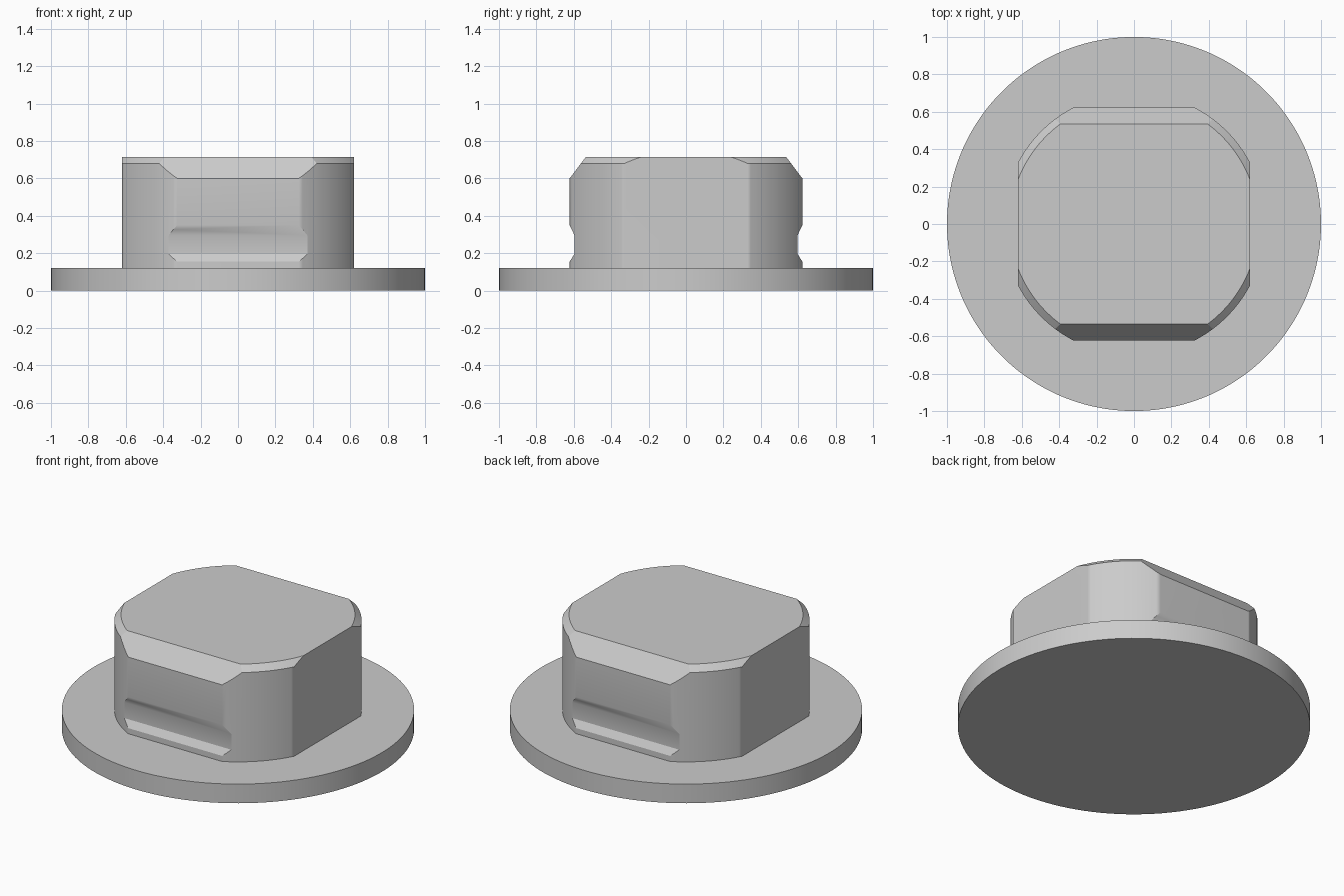
import bpy, bmesh, math

old = bpy.data.objects.get("Cube")
if old:
    bpy.data.objects.remove(old, do_unlink=True)

grey = bpy.data.materials.new("light_grey")
grey.use_nodes = True
colour = (0.6, 0.6, 0.6, 1)
grey.diffuse_color = colour
grey.node_tree.nodes["Principled BSDF"].inputs["Base Color"].default_value = colour


def make_object(name, bm):
    bmesh.ops.recalc_face_normals(bm, faces=bm.faces)
    mesh = bpy.data.meshes.new(name)
    bm.to_mesh(mesh)
    bm.free()
    mesh.materials.append(grey)
    obj = bpy.data.objects.new(name, mesh)
    bpy.context.collection.objects.link(obj)
    return obj


def turned(name, profile, sides=128):
    """Solid of revolution from (radius, height) points, with flat caps."""
    bm = bmesh.new()
    rings = []
    for r, z in profile:
        angles = [math.tau * (i + 0.5) / sides for i in range(sides)]
        rings.append([bm.verts.new((r * math.cos(a), r * math.sin(a), z)) for a in angles])
    for low, high in zip(rings, rings[1:]):
        for i in range(sides):
            j = (i + 1) % sides
            bm.faces.new((low[i], low[j], high[j], high[i]))
    bm.faces.new(rings[0])
    bm.faces.new(rings[-1])
    return make_object(name, bm)


def extruded(name, outline, half_width):
    """Prism along x from (y, z) points."""
    bm = bmesh.new()
    face = bm.faces.new([bm.verts.new((-half_width, y, z)) for y, z in outline])
    ext = bmesh.ops.extrude_face_region(bm, geom=[face])
    moved = [v for v in ext["geom"] if isinstance(v, bmesh.types.BMVert)]
    bmesh.ops.translate(bm, verts=moved, vec=(2 * half_width, 0, 0))
    return make_object(name, bm)


def smooth(obj):
    bpy.ops.object.select_all(action="DESELECT")
    obj.select_set(True)
    bpy.context.view_layer.objects.active = obj
    bpy.ops.object.shade_smooth_by_angle(angle=math.radians(30))


# Round flange
flange = turned("flange", [(1, 0), (1, 0.12)])
smooth(flange)

# Plug: a chamfered round cut to flats, with grooves at front and back
plug = turned("plug", [(0.702, 0.1), (0.702, 0.68), (0.664, 0.715)])
side = [(0.622, 0.05), (0.622, 0.155), (0.596, 0.196), (0.596, 0.295),
        (0.622, 0.35), (0.622, 0.6), (0.535, 0.715), (0.52, 0.735)]
outline = side + [(-y, z) for y, z in reversed(side)]
cutter = extruded("plug_cutter", outline, 0.62)

cut = plug.modifiers.new("flats", "BOOLEAN")
cut.operation = "INTERSECT"
cut.solver = "EXACT"
cut.object = cutter
bpy.context.view_layer.objects.active = plug
bpy.ops.object.modifier_apply(modifier=cut.name)
bpy.data.objects.remove(cutter, do_unlink=True)
smooth(plug)

# Keep crisp edges between the top chamfers
bm = bmesh.new()
bm.from_mesh(plug.data)
for edge in bm.edges:
    if len(edge.link_faces) == 2 and all(f.normal.z > 0.3 for f in edge.link_faces):
        if edge.calc_face_angle() > math.radians(15):
            edge.smooth = False
bm.to_mesh(plug.data)
bm.free()

weighted = plug.modifiers.new("flat_shading_on_flats", "WEIGHTED_NORMAL")
weighted.keep_sharp = True
